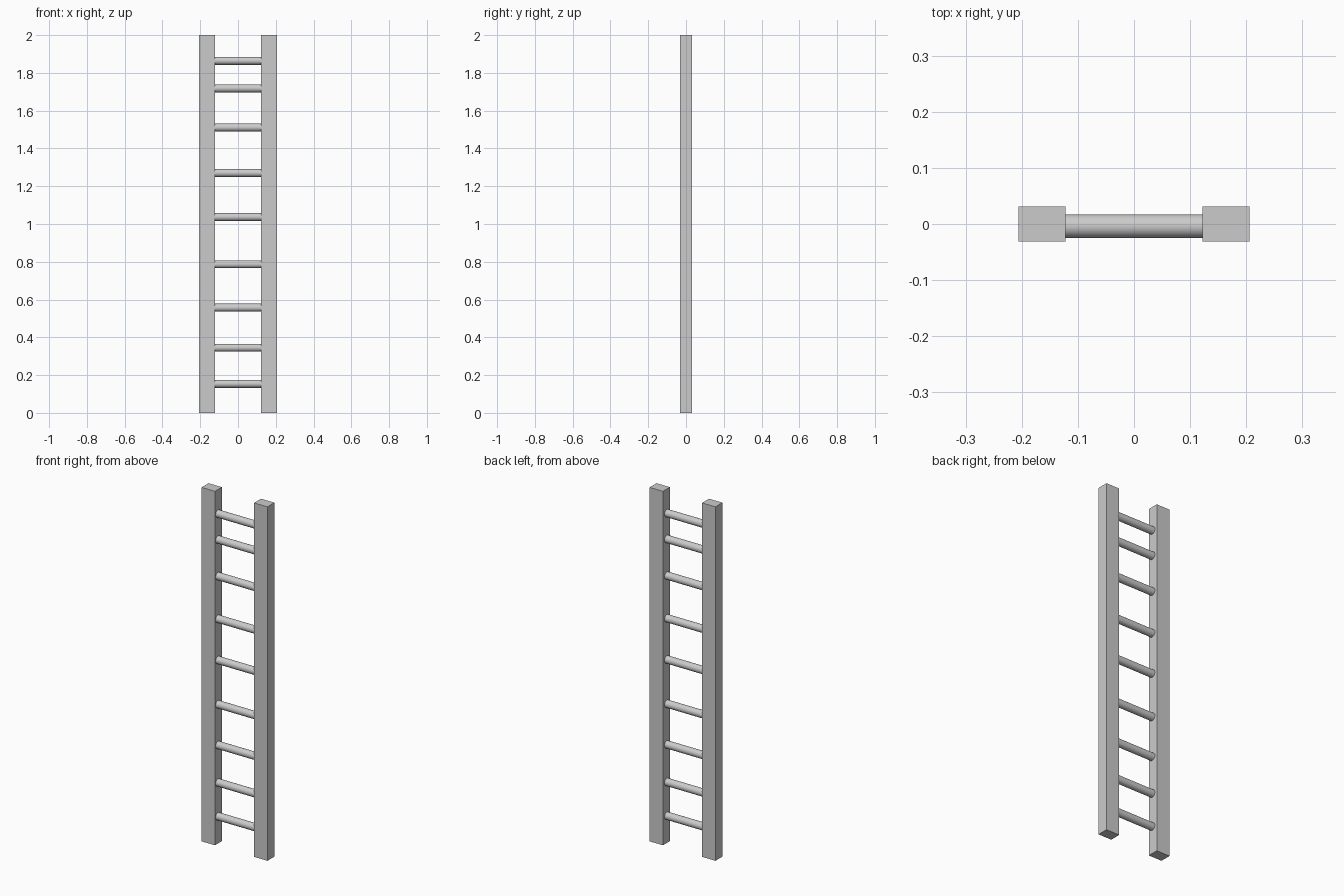
import bpy
from math import pi

if "Cube" in bpy.data.objects:
    bpy.data.objects.remove(bpy.data.objects["Cube"])

RAIL_X, RAIL_W, RAIL_D, HEIGHT = 0.164, 0.083, 0.062, 2.0
RUNG_R, RUNG_LEN, RUNG_Y = 0.021, 0.25, -0.004
RUNG_Z = [0.154, 0.345, 0.557, 0.787, 1.037, 1.27, 1.511, 1.718, 1.864]


def add_rail(name, x):
    bpy.ops.mesh.primitive_cube_add(size=1, location=(x, 0, HEIGHT / 2))
    rail = bpy.context.object
    rail.name = name
    rail.scale = (RAIL_W, RAIL_D, HEIGHT)
    bpy.ops.object.transform_apply(location=False, rotation=False, scale=True)


def add_rung(name, z):
    bpy.ops.mesh.primitive_cylinder_add(vertices=32, radius=RUNG_R, depth=RUNG_LEN,
                                        location=(0, RUNG_Y, z), rotation=(0, pi / 2, 0))
    bpy.context.object.name = name
    bpy.ops.object.shade_smooth_by_angle()


# Side rails
add_rail("left_rail", -RAIL_X)
add_rail("right_rail", RAIL_X)

# Round rungs, unevenly spaced
for i, z in enumerate(RUNG_Z, 1):
    add_rung(f"rung_{i}", z)
